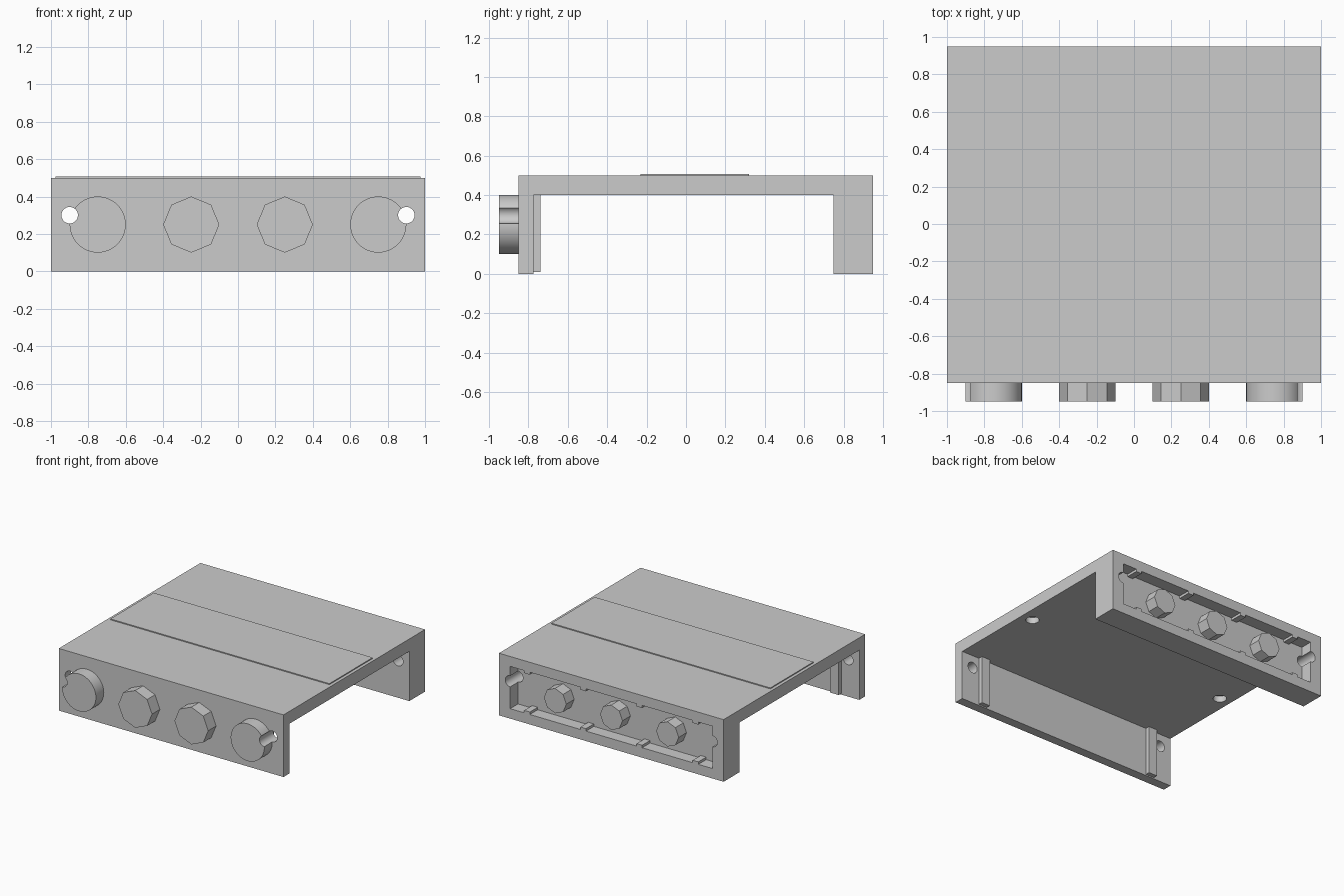
import bpy
import bmesh
import math
from mathutils import Matrix, Vector

if "Cube" in bpy.data.objects:
    bpy.data.objects.remove(bpy.data.objects["Cube"], do_unlink=True)

grey = bpy.data.materials.new("plain_grey")
grey.use_nodes = True
grey.diffuse_color = (0.6, 0.6, 0.6, 1)
grey.node_tree.nodes["Principled BSDF"].inputs["Base Color"].default_value = grey.diffuse_color


def finish(name, bm):
    bmesh.ops.recalc_face_normals(bm, faces=bm.faces)
    mesh = bpy.data.meshes.new(name)
    bm.to_mesh(mesh)
    bm.free()
    mesh.materials.append(grey)
    obj = bpy.data.objects.new(name, mesh)
    bpy.context.collection.objects.link(obj)
    return obj


def box(name, x, y, z):
    """Box from (low, high) pairs on each axis."""
    bm = bmesh.new()
    bmesh.ops.create_cube(bm, size=1)
    spans = (x, y, z)
    for v in bm.verts:
        v.co = Vector([lo + (c + 0.5) * (hi - lo) for c, (lo, hi) in zip(v.co, spans)])
    return finish(name, bm)


def cylinder(name, start, end, radius, sides):
    """Prism between two points, with a vertex pointing up."""
    start, end = Vector(start), Vector(end)
    axis = end - start
    turn = axis.to_track_quat('Z', 'Y').to_matrix().to_4x4()
    bm = bmesh.new()
    bmesh.ops.create_cone(bm, cap_ends=True, segments=sides, radius1=radius,
                          radius2=radius, depth=axis.length,
                          matrix=Matrix.Translation((start + end) / 2) @ turn)
    return finish(name, bm)


def select(obj):
    bpy.ops.object.select_all(action='DESELECT')
    obj.select_set(True)
    bpy.context.view_layer.objects.active = obj


def cut(obj, cutters):
    for cutter in cutters:
        mod = obj.modifiers.new("cut", 'BOOLEAN')
        mod.operation = 'DIFFERENCE'
        mod.solver = 'EXACT'
        mod.object = cutter
        select(obj)
        bpy.ops.object.modifier_apply(modifier=mod.name)
        bpy.data.objects.remove(cutter, do_unlink=True)


def smooth(obj):
    select(obj)
    bpy.ops.object.shade_smooth_by_angle(angle=math.radians(30))


FRONT, BACK, FLOOR = -0.85, 0.95, 0.85
LOW, HIGH = 0.08, 0.42


def screw_hole(side):
    return cylinder("hole_cutter", (side * 0.9, -1.1, 0.3), (side * 0.9, 1.1, 0.3), 0.044, 32)


# Bridge-shaped body: thin front wall, top slab, thick back wall
profile = [(FRONT, 0), (-0.775, 0), (-0.775, 0.4), (0.75, 0.4),
           (0.75, 0), (BACK, 0), (BACK, 0.5), (FRONT, 0.5)]
bm = bmesh.new()
face = bm.faces.new([bm.verts.new((-1, y, z)) for y, z in profile])
side = bmesh.ops.extrude_face_region(bm, geom=[face])
bmesh.ops.translate(bm, vec=(2, 0, 0),
                    verts=[g for g in side["geom"] if isinstance(g, bmesh.types.BMVert)])
body = finish("body", bm)

# Back recess, long screw holes and shallow sockets under the slab
cut(body, [box("recess_cutter", (-0.9, 0.9), (FLOOR, 1.1), (LOW, HIGH))])
for s in (-1, 1):
    cut(body, [screw_hole(s),
               cylinder("socket_cutter", (s * 0.9, -0.09, 0.3), (s * 0.9, -0.09, 0.45), 0.05, 32)])
smooth(body)

# Raised plate on the top
box("top_plate", (-0.975, 0.975), (-0.23, 0.32), (0.5, 0.508))

for s, label in ((-1, "right"), (1, "left")):
    # Round outer knobs notched by the screw holes
    knob = cylinder(label + "_round_knob", (s * 0.75, FRONT, 0.25), (s * 0.75, -0.95, 0.25), 0.15, 48)
    cut(knob, [screw_hole(s)])
    smooth(knob)
    # Eight-sided inner knobs
    cylinder(label + "_octagon_knob", (s * 0.25, FRONT, 0.25), (s * 0.25, -0.95, 0.25), 0.15, 8)
    # Upright ribs inside the front wall
    box(label + "_rib", sorted((s * 0.765, s * 0.84)), (-0.775, -0.74), (0.01, 0.4))

# Knobs inside the back recess
for i in (-1, 0, 1):
    cylinder("back_knob", (i * 0.5, FLOOR, 0.25), (i * 0.5, BACK, 0.25), 0.1, 8)

# Small tabs along the recess edges
for x in (-0.75, -0.25, 0.25, 0.75):
    for name, z in (("lower_tab", (LOW, LOW + 0.02)), ("upper_tab", (HIGH - 0.02, HIGH))):
        box(name, (x - 0.025, x + 0.025), (FLOOR, BACK), z)
